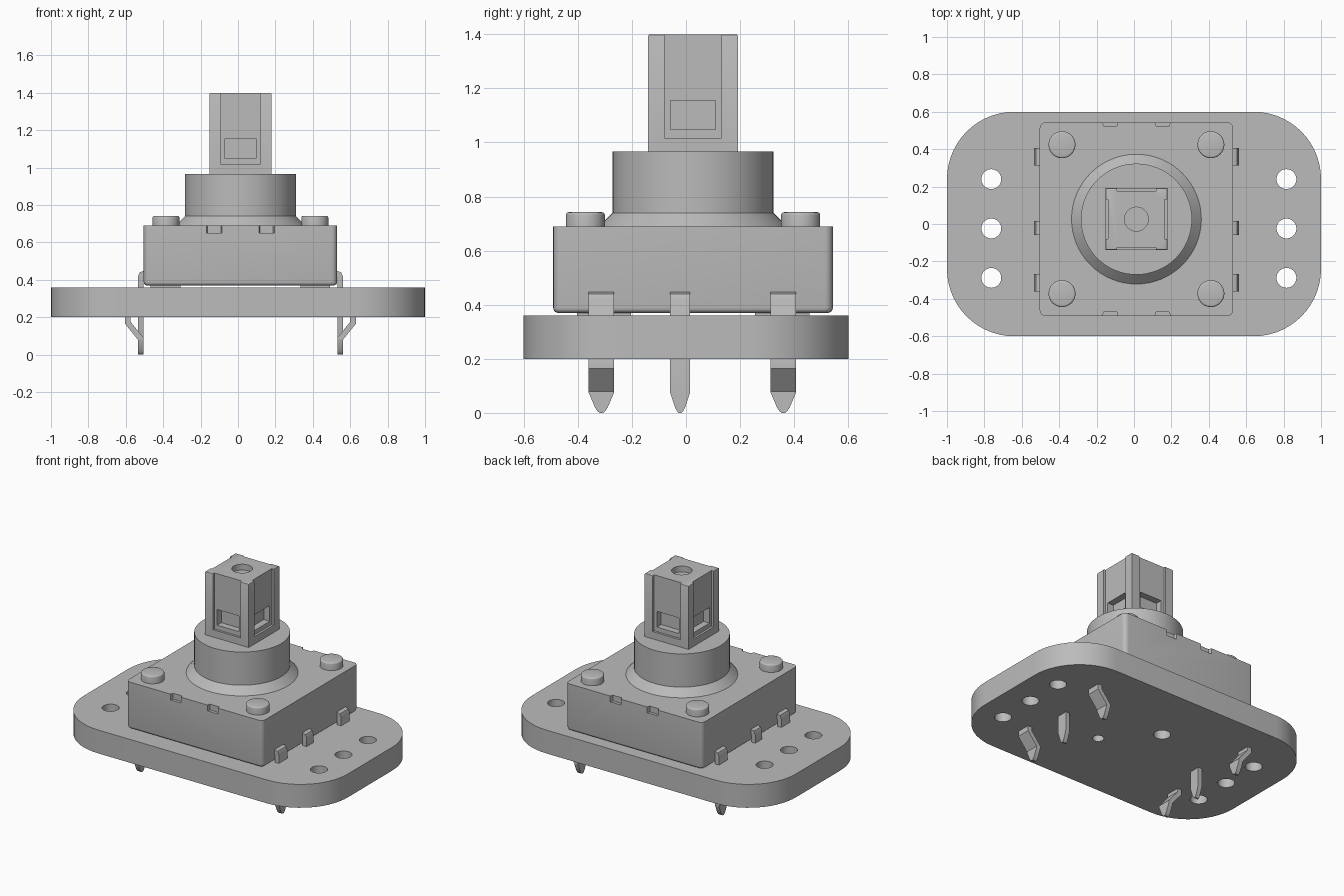
import bpy, bmesh, math
from mathutils import Matrix, Vector

if "Cube" in bpy.data.objects:
    bpy.data.objects.remove(bpy.data.objects["Cube"])

CX, CY = 0.013, 0.026   # axis of the switch on the board

grey = bpy.data.materials.new("light_grey")
grey.use_nodes = True
grey.diffuse_color = (0.5, 0.5, 0.5, 1)
grey.node_tree.nodes["Principled BSDF"].inputs["Base Color"].default_value = (0.5, 0.5, 0.5, 1)


def add_box(bm, lo, hi):
    size = [b - a for a, b in zip(lo, hi)]
    mid = [(a + b) / 2 for a, b in zip(lo, hi)]
    m = Matrix.Translation(mid) @ Matrix.Diagonal((*size, 1))
    return bmesh.ops.create_cube(bm, size=1, matrix=m)["verts"]


def add_cylinder(bm, x, y, z0, z1, r0, r1=None, sides=48):
    bmesh.ops.create_cone(bm, cap_ends=True, segments=sides, radius1=r0,
                          radius2=r0 if r1 is None else r1, depth=z1 - z0,
                          matrix=Matrix.Translation((x, y, (z0 + z1) / 2)))


def round_edges(bm, test, radius, segments):
    edges = [e for e in bm.edges if test(e)]
    bmesh.ops.bevel(bm, geom=edges, offset=radius, segments=segments,
                    profile=0.5, affect='EDGES')


def is_upright(e):
    a, b = e.verts
    return abs(a.co.z - b.co.z) > 0.1


def at_height(z):
    return lambda e: all(abs(v.co.z - z) < 1e-4 for v in e.verts)


def finish(bm, name, angle=35):
    bmesh.ops.recalc_face_normals(bm, faces=bm.faces)
    mesh = bpy.data.meshes.new(name)
    bm.to_mesh(mesh)
    bm.free()
    mesh.materials.append(grey)
    mesh.shade_smooth()
    mesh.set_sharp_from_angle(angle=math.radians(angle))
    obj = bpy.data.objects.new(name, mesh)
    bpy.context.collection.objects.link(obj)
    return obj


def cut(obj, bm):
    """Subtract the cutter mesh from the object and discard the cutter."""
    cutter = finish(bm, obj.name + "_cutter")
    cutter.hide_render = True
    mod = obj.modifiers.new("cut", 'BOOLEAN')
    mod.operation, mod.solver, mod.object = 'DIFFERENCE', 'EXACT', cutter
    bpy.context.view_layer.update()
    result = obj.evaluated_get(bpy.context.evaluated_depsgraph_get())
    mesh = bpy.data.meshes.new_from_object(result)
    obj.modifiers.clear()
    obj.data = mesh
    bpy.data.objects.remove(cutter)
    mesh.shade_smooth()
    mesh.set_sharp_from_angle(angle=math.radians(35))


# Board with rounded corners and drilled holes
bm = bmesh.new()
add_box(bm, (-1, -0.6, 0.2), (1, 0.6, 0.36))
round_edges(bm, is_upright, 0.36, 14)
board = finish(bm, "board")
bm = bmesh.new()
for x in (-0.763, 0.815):
    for y in (-0.288, -0.024, 0.24):
        add_cylinder(bm, x, y, 0.1, 0.5, 0.053)
add_cylinder(bm, -0.075, 0.18, 0.1, 0.5, 0.053)
add_cylinder(bm, 0.197, -0.11, 0.1, 0.5, 0.036)
cut(board, bm)

# Switch housing, with small notches along the front and back top edges
bm = bmesh.new()
add_box(bm, (CX - 0.517, CY - 0.517, 0.37), (CX + 0.517, CY + 0.517, 0.69))
round_edges(bm, is_upright, 0.03, 5)
round_edges(bm, at_height(0.37), 0.018, 4)
housing = finish(bm, "housing")
bm = bmesh.new()
for side in (-1, 1):
    for x in (-0.14, 0.14):
        y = CY + side * 0.522
        verts = add_box(bm, (CX + x - 0.05, y - 0.025, 0.65), (CX + x + 0.05, y + 0.025, 0.75))
        for v in verts:     # narrow the inner end
            if (v.co.y - y) * side < 0:
                v.co.x = CX + x + (v.co.x - CX - x) * 0.7
cut(housing, bm)

# Feet between the housing and the board
bm = bmesh.new()
for sx in (-1, 1):
    for sy in (-1, 1):
        x, y = CX + sx * 0.4, CY + sy * 0.33
        add_box(bm, (x - 0.08, y - 0.1, 0.358), (x + 0.08, y + 0.1, 0.375))
finish(bm, "housing_feet")

# Round rivets on the four corners
for sx, xname in ((-1, "right"), (1, "left")):
    for sy, yname in ((-1, "front"), (1, "back")):
        bm = bmesh.new()
        add_cylinder(bm, CX + sx * 0.398, CY + sy * 0.398, 0.68, 0.742, 0.072)
        round_edges(bm, at_height(0.742), 0.01, 3)
        finish(bm, f"rivet_{yname}_{xname}")

# Sloped ring and round collar
bm = bmesh.new()
add_cylinder(bm, CX, CY, 0.685, 0.74, 0.352, 0.297, 64)
finish(bm, "sloped_ring")
bm = bmesh.new()
add_cylinder(bm, CX, CY, 0.7, 0.967, 0.297, sides=64)
finish(bm, "collar")

# Square shaft with a recessed panel and a window on every side
H = 0.166
bm = bmesh.new()
add_box(bm, (CX - H, CY - H, 0.95), (CX + H, CY + H, 1.4))
round_edges(bm, at_height(1.4), 0.008, 2)
shaft = finish(bm, "shaft")


def side_cutter(half, depth, z0, z1):
    bm = bmesh.new()
    for i in range(4):
        verts = add_box(bm, (-half, -H - 0.05, z0), (half, -H + depth, z1))
        bmesh.ops.transform(bm, verts=verts, matrix=Matrix.Translation((CX, CY, 0))
                            @ Matrix.Rotation(i * math.pi / 2, 4, 'Z'))
    return bm


cut(shaft, side_cutter(0.105, 0.015, 1.017, 1.5))
cut(shaft, side_cutter(0.083, 0.06, 1.048, 1.155))
bm = bmesh.new()
add_cylinder(bm, CX, CY, 1.36, 1.5, 0.064)
cut(shaft, bm)


# Bent sheet terminals: a path of (outward, height, half width)
def terminal(name, side, y, path, thick=0.015):
    bm = bmesh.new()
    pts = [Vector((p[0], p[1])) for p in path]
    rings = []
    for i, (p, (_, _, w)) in enumerate(zip(pts, path)):
        a = (p - pts[i - 1]).normalized() if i else None
        b = (pts[i + 1] - p).normalized() if i + 1 < len(pts) else None
        a, b = a or b, b or a
        t = (a + b).normalized()
        n = Vector((t.y, -t.x)) * thick / max(t.dot(a), 0.5)
        rings.append([bm.verts.new((CX + side * (p.x + s * n.x), y + k * w, p.y + s * n.y))
                      for s, k in ((1, 1), (1, -1), (-1, -1), (-1, 1))])
    for r, q in zip(rings, rings[1:]):
        for j in range(4):
            k = (j + 1) % 4
            bm.faces.new((r[j], r[k], q[k], q[j]))
    bm.faces.new(rings[0])
    bm.faces.new(rings[-1])
    finish(bm, name, 30)


def terminal_path(w, kinked):
    top = [(0.48, 0.433, w), (0.514, 0.433, w), (0.527, 0.428, w), (0.533, 0.414, w)]
    kink = [(0.533, 0.34, w), (0.602, 0.22, w), (0.602, 0.17, w), (0.533, 0.085, w)]
    tip = [(0.533, 0.075, w), (0.533, 0.02, w * 0.5), (0.533, 0.006, w * 0.3),
           (0.533, 0, w * 0.12)]
    return top + (kink if kinked else []) + tip


for side, sname in ((-1, "right"), (1, "left")):
    terminal("terminal_front_" + sname, side, -0.313, terminal_path(0.047, True))
    terminal("terminal_middle_" + sname, side, -0.022, terminal_path(0.037, False))
    terminal("terminal_back_" + sname, side, 0.36, terminal_path(0.047, True))
